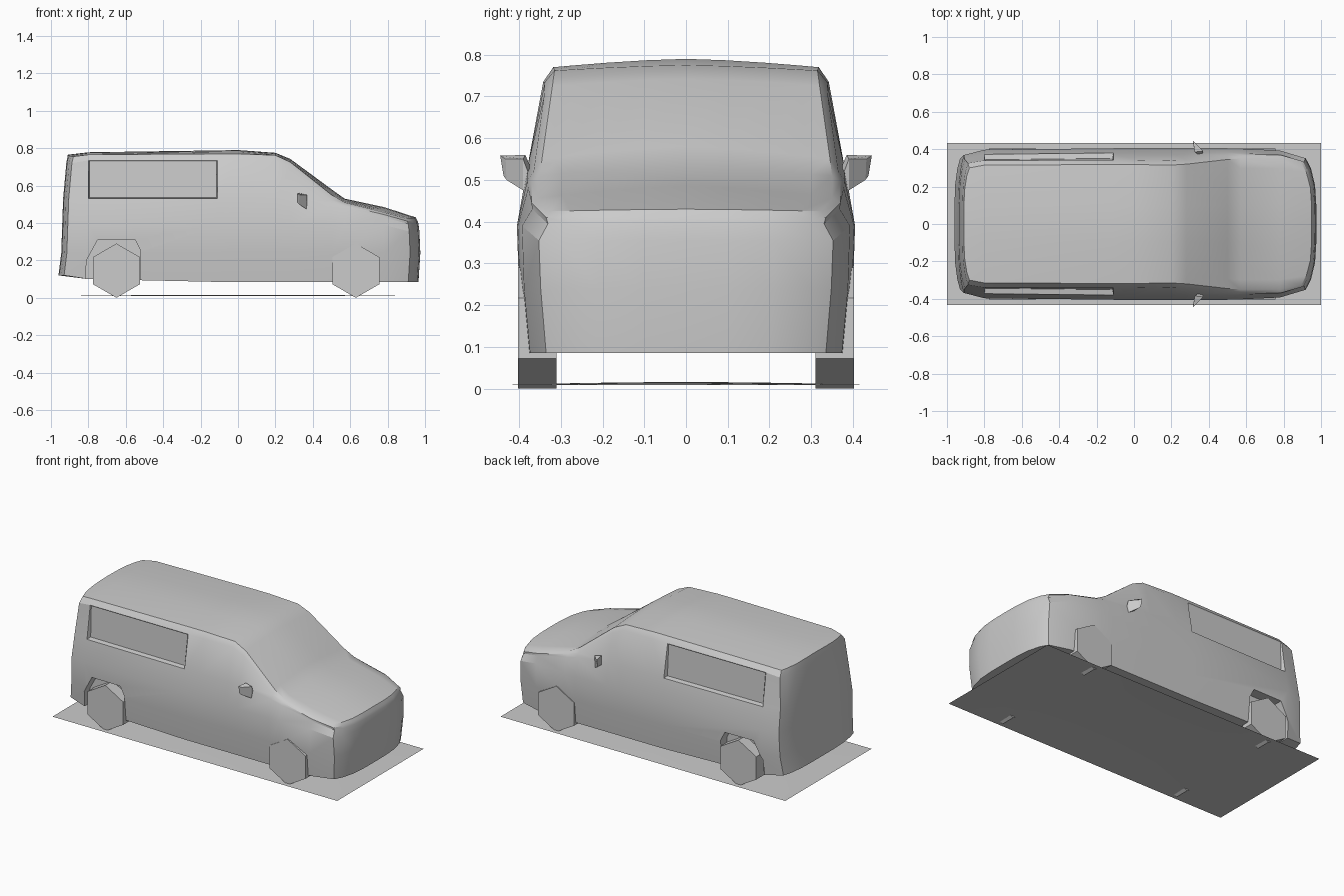
import bpy, bmesh, math
from mathutils import Vector

cube = bpy.data.objects.get("Cube")
if cube:
    bpy.data.objects.remove(cube, do_unlink=True)

grey = bpy.data.materials.new("plain_grey")
grey.use_nodes = True
GREY = (0.6, 0.6, 0.6, 1)
grey.diffuse_color = GREY
grey.node_tree.nodes["Principled BSDF"].inputs["Base Color"].default_value = GREY


def finish(name, bm, smooth=None):
    bmesh.ops.recalc_face_normals(bm, faces=bm.faces[:])
    mesh = bpy.data.meshes.new(name)
    bm.to_mesh(mesh)
    bm.free()
    mesh.materials.append(grey)
    ob = bpy.data.objects.new(name, mesh)
    bpy.context.collection.objects.link(ob)
    if smooth:
        activate(ob)
        bpy.ops.object.shade_smooth_by_angle(angle=math.radians(smooth))
    return ob


def activate(ob):
    bpy.ops.object.select_all(action='DESELECT')
    ob.select_set(True)
    bpy.context.view_layer.objects.active = ob


def prism(name, outline, y0, y1):
    """Extrude an (x, z) outline from y0 to y1."""
    bm = bmesh.new()
    face = bm.faces.new([bm.verts.new((x, y0, z)) for x, z in outline])
    new = bmesh.ops.extrude_face_region(bm, geom=[face])["geom"]
    moved = [v for v in new if isinstance(v, bmesh.types.BMVert)]
    bmesh.ops.translate(bm, verts=moved, vec=(0, y1 - y0, 0))
    return finish(name, bm)


# Body stations: x, width, sill z, window base z, window top y z, roof edge y z, centre z
STATIONS = [
    (-.92, .91, .12, .53, .325, .72, .30, .755, .765),
    (-.80, .98, .10, .53, .34, .735, .315, .765, .778),
    (-.11, 1, .085, .53, .342, .735, .318, .77, .788),
    (0, 1, .085, .53, .342, .735, .318, .77, .79),
    (.20, 1, .085, .53, .338, .735, .315, .762, .775),
    (.28, 1, .085, .53, .34, .70, .32, .725, .742),
    (.50, 1, .085, .50, .365, .52, .345, .55, .58),
    (.57, .995, .085, .48, .37, .495, .35, .51, .53),
    (.78, .97, .085, .43, .37, .445, .35, .457, .485),
    (.91, .87, .085, .395, .335, .41, .325, .425, .43),
]
LAST = len(STATIONS) - 1
REAR_LEAN = (-.01, .005, .01, .015, .032, .04)
FRONT_LEAN = (0, .01, .005, 0, -.005, -.015)
COLUMNS = (1, .85, .6, .3, 0, -.3, -.6, -.85, -1)


def body_point(i, level, t):
    x, w, sill, base, y4, z4, y5, z5, zc = STATIONS[i]
    y = (.385 * w, .40 * w, .405 * w, .38 * w, y4, y5)[level]
    z = (sill, .24, min(.39, base - .04), base, z4, z5)[level]
    if level == 5:
        z = zc + (z5 - zc) * abs(t) ** 1.5
    bow = 1 - t ** 4
    if i == 0:
        x += REAR_LEAN[level] - .03 * bow
    elif i == LAST:
        x += FRONT_LEAN[level] + .055 * bow
    return x, t * y, z


bm = bmesh.new()
cache = {}


def vert(*key):
    if key not in cache:
        cache[key] = bm.verts.new(body_point(*key))
    return cache[key]


def quad(*keys):
    return bm.faces.new([vert(*k) for k in keys])


# Sides, roof, floor
windows = []
for i in range(LAST):
    for side in (1, -1):
        for k in range(5):
            f = quad((i, k, side), (i + 1, k, side), (i + 1, k + 1, side), (i, k + 1, side))
            if k == 3 and i == 1:
                windows.append(f)
    for a, b in zip(COLUMNS, COLUMNS[1:]):
        for k in (0, 5):
            quad((i, k, a), (i + 1, k, a), (i + 1, k, b), (i, k, b))
# Nose and tail
for i in (0, LAST):
    for k in range(5):
        for a, b in zip(COLUMNS, COLUMNS[1:]):
            quad((i, k, a), (i, k, b), (i, k + 1, b), (i, k + 1, a))
bmesh.ops.recalc_face_normals(bm, faces=bm.faces[:])
# Sunken rear side windows with a sill ledge
for f in windows:
    bmesh.ops.inset_individual(bm, faces=[f], thickness=.008)
    side = math.copysign(1, f.calc_center_median().y)
    for v in f.verts:
        v.co.y -= side * (.028 if v.co.z < .6 else .004)
body = finish("van_body", bm)

# Rear wheel arches
ARCH = [(-.82, 0), (-.81, .2), (-.75, .31), (-.55, .31), (-.52, .25), (-.52, 0)]
for side in (1, -1):
    cutter = prism("arch_cutter", ARCH, side * .33, side * .5)
    cutter.hide_render = True
    mod = body.modifiers.new("arch", 'BOOLEAN')
    mod.operation = 'DIFFERENCE'
    mod.solver = 'EXACT'
    mod.object = cutter
    activate(body)
    bpy.ops.object.modifier_apply(modifier=mod.name)
    bpy.data.objects.remove(cutter, do_unlink=True)
activate(body)
bpy.ops.object.shade_smooth_by_angle(angle=math.radians(28))

# Six-sided wheels
R = .145
for end, cx in (("rear", -.65), ("front", .63)):
    for label, side in (("left", 1), ("right", -1)):
        ring = [(cx + R * math.sin(a * math.pi / 3), R + R * math.cos(a * math.pi / 3))
                for a in range(6)]
        prism(f"{end}_wheel_{label}", ring, side * .31, side * .403)

# Door mirrors: a tapered stalk opening to a wedge housing
for label, side in (("left", 1), ("right", -1)):
    bm = bmesh.new()
    foot = [(.34, .37, .50), (.37, .375, .48), (.37, .375, .51), (.345, .37, .525)]
    inner = [(.325, .385, .50), (.365, .39, .475), (.37, .39, .55), (.325, .385, .56)]
    outer = [(.315, .437, .51), (.325, .43, .50), (.33, .432, .55), (.315, .445, .558)]
    loops = [[bm.verts.new((x, side * y, z)) for x, y, z in loop]
             for loop in (foot, inner, outer)]
    for a, b in zip(loops, loops[1:]):
        for j in range(4):
            n = (j + 1) % 4
            bm.faces.new((a[j], a[n], b[n], b[j]))
    bm.faces.new(loops[0])
    bm.faces.new(loops[-1])
    finish(f"mirror_{label}", bm)

# Slightly domed ground sheet
bm = bmesh.new()
bmesh.ops.create_grid(bm, x_segments=6, y_segments=6, size=1)
for v in bm.verts:
    dome = (1 - v.co.x ** 2) * (1 - v.co.y ** 2)
    v.co = Vector((v.co.x, v.co.y * .433, .009 + .007 * dome))
finish("ground_sheet", bm, 30)
